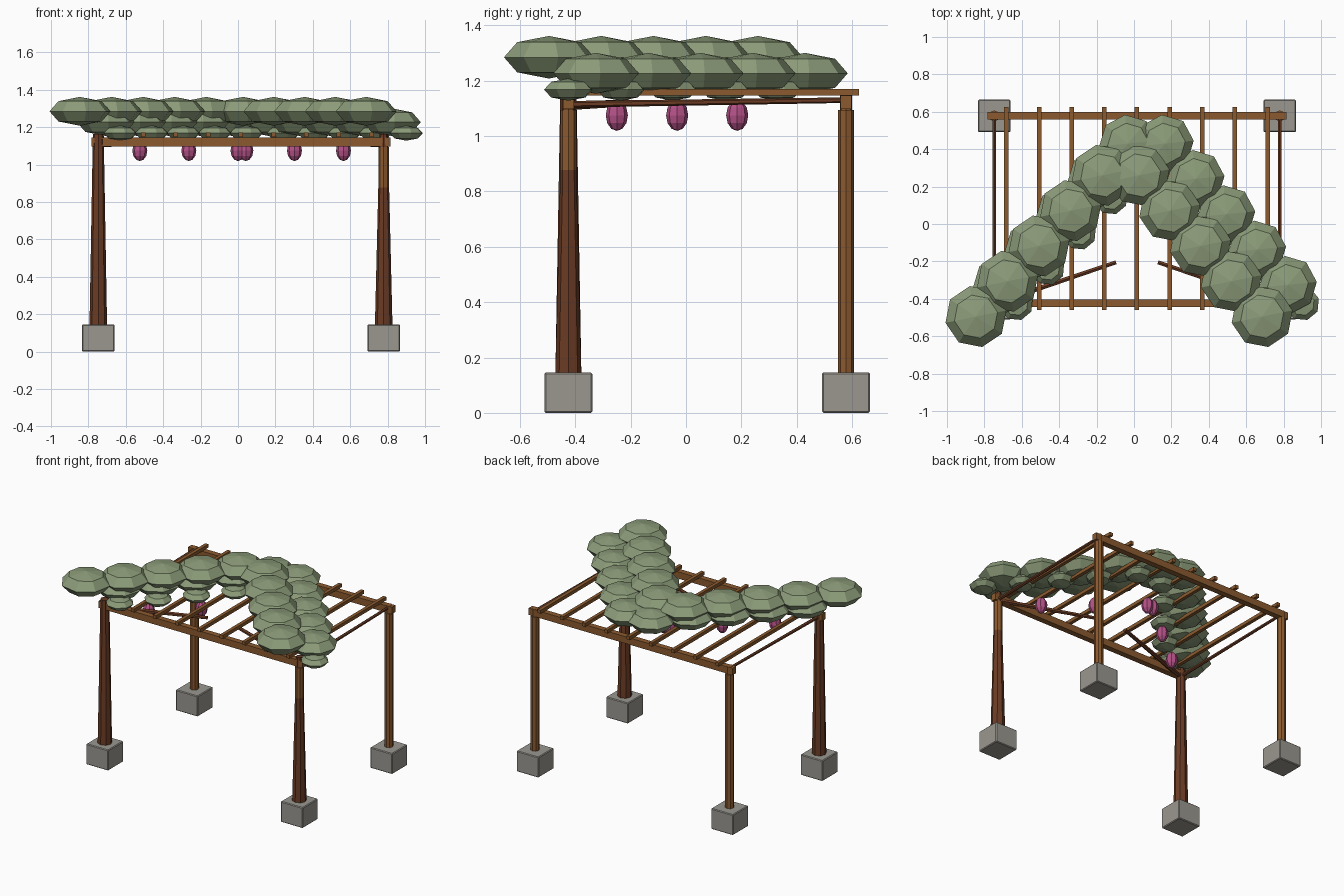
import bpy
from mathutils import Vector

if "Cube" in bpy.data.objects:
    bpy.data.objects.remove(bpy.data.objects["Cube"])


def material(name, rgb):
    m = bpy.data.materials.new(name)
    m.diffuse_color = (*rgb, 1)
    m.use_nodes = True
    m.node_tree.nodes["Principled BSDF"].inputs["Base Color"].default_value = m.diffuse_color
    return m


WOOD = material("timber brown", (0.258, 0.102, 0.028))
BARK = material("dark bark", (0.147, 0.045, 0.018))
STONE = material("grey stone", (0.328, 0.312, 0.28))
LEAF = material("sage green", (0.263, 0.332, 0.192))
PINK = material("blossom pink", (0.46, 0.085, 0.245))


def finish(name, mat):
    o = bpy.context.object
    o.name = name
    o.data.materials.append(mat)
    return o


def box(name, centre, size, mat, bevel=0):
    bpy.ops.mesh.primitive_cube_add(size=1, location=centre)
    o = finish(name, mat)
    o.scale = size
    bpy.ops.object.transform_apply(location=False, rotation=False, scale=True)
    if bevel:
        b = o.modifiers.new("bevel", "BEVEL")
        b.width, b.segments = bevel, 1


def rod(name, a, b, r1, r2, mat, sides=8):
    a, b = Vector(a), Vector(b)
    d = b - a
    bpy.ops.mesh.primitive_cone_add(vertices=sides, radius1=r1, radius2=r2, depth=d.length,
                                    location=(a + b) / 2,
                                    rotation=d.to_track_quat('Z', 'Y').to_euler())
    finish(name, mat)


def blob(name, centre, r, h, mat, rings=4, turn=0.2):
    bpy.ops.mesh.primitive_uv_sphere_add(segments=8, ring_count=rings, radius=1,
                                         location=centre, rotation=(0, 0, turn))
    finish(name, mat).scale = (r, r, h)


XL, XR, YF, YB = -0.747, 0.779, -0.425, 0.578
XC = (XL + XR) / 2

# Footings and posts
for x in (XL, XR):
    for y in (YF, YB):
        box("footing", (x, y, 0.073), (0.173, 0.173, 0.146), STONE, 0.005)
        rod("post", (x, y, 0.14), (x, y, 1.095), 0.029, 0.029, WOOD)

# Beams and rafters
for y in (YF, YB):
    box("beam", (XC, y, 1.122), (1.6, 0.04, 0.048), WOOD)
    for x in (XL, XR):
        rod("post_cap", (x, y, 1.09), (x, y, 1.148), 0.022, 0.022, WOOD)
for i in range(9):
    box("rafter", (XC + (i - 4) * 0.1745, 0.083, 1.159), (0.024, 1.085, 0.024), WOOD)

# Climbing trunks with their side branches
for x, tip, top in ((XL, -0.096, 0.029), (XR, 0.128, 0.022)):
    rod("vine_trunk", (x, YF, 0.14), (x, YF, 1.165), 0.047, top, BARK)
    rod("side_branch", (x, YF, 1.115), (x, YB, 1.13), 0.012, 0.01, BARK, 6)
    rod("inner_branch", (x, YF, 1.11), (tip, -0.205, 1.12), 0.016, 0.012, BARK, 6)

# Leaf clusters along two arms: upper, lower and small leaf mass at each step
for start, end in (((-0.845, -0.495), (-0.17, 0.26)), ((0.685, -0.495), (0.027, 0.26))):
    for i in range(5):
        t = i / 4
        x = start[0] + (end[0] - start[0]) * t
        y = start[1] + (end[1] - start[1]) * t
        blob("upper_leaves", (x, y, 1.285), 0.166, 0.077, LEAF)
        blob("lower_leaves", (x + 0.138, y + 0.17, 1.227), 0.155, 0.074, LEAF, 4, 0.1)
        blob("small_leaves", (x + 0.215, y + 0.07, 1.168), 0.092, 0.04, LEAF, 4, 0.3)

# Hanging blossoms
for xs in ((-0.525, -0.263, 0.0), (0.564, 0.302, 0.042)):
    for x, y in zip(xs, (-0.25, -0.032, 0.185)):
        blob("blossom", (x, y, 1.075), 0.04, 0.056, PINK, 6, 0)
